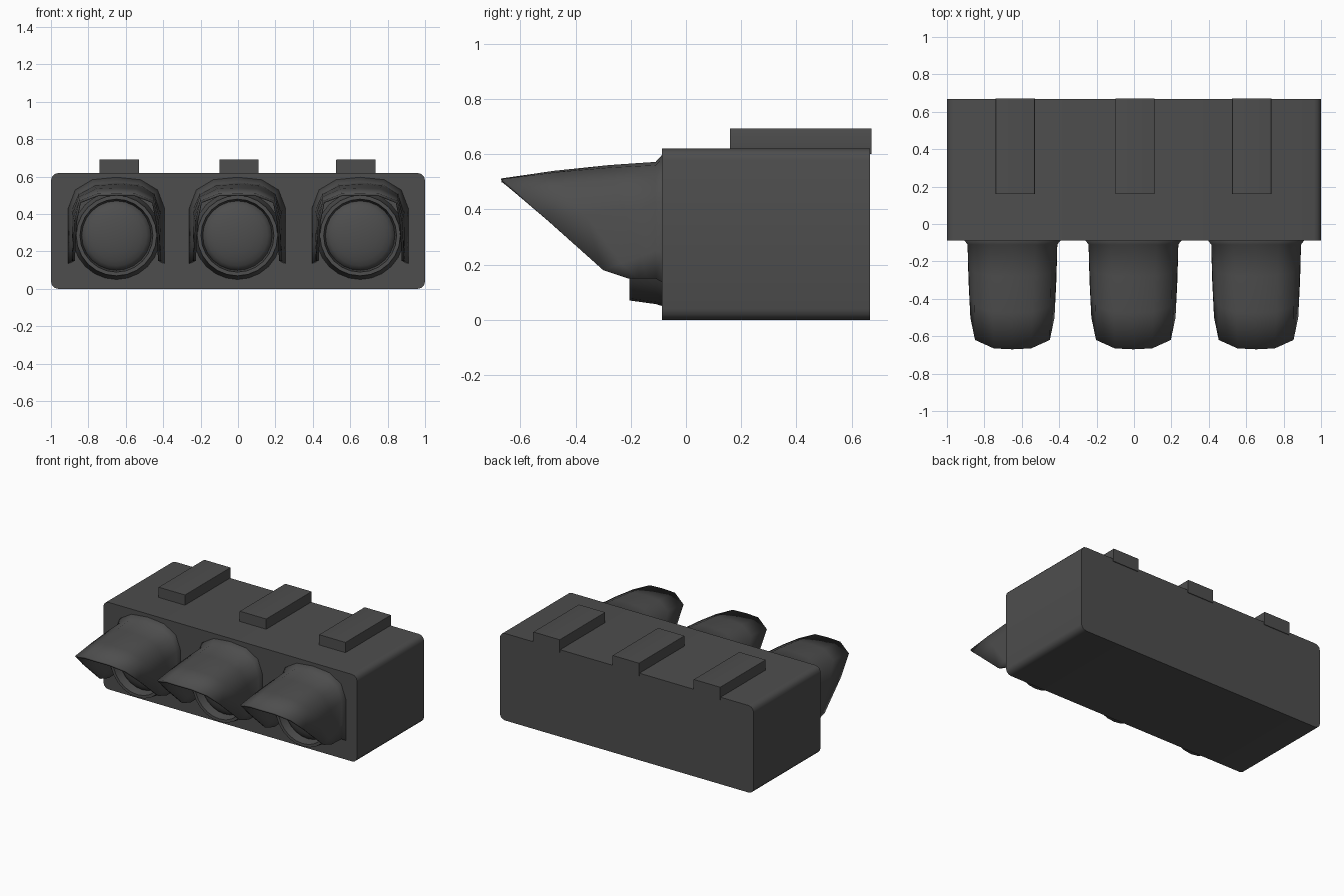
import bpy, bmesh, math

if "Cube" in bpy.data.objects:
    bpy.data.objects.remove(bpy.data.objects["Cube"])

grey = bpy.data.materials.new("dark grey")
grey.diffuse_color = (0.075, 0.075, 0.075, 1)
grey.use_nodes = True
grey.node_tree.nodes["Principled BSDF"].inputs["Base Color"].default_value = grey.diffuse_color


def finish(name, bm, smooth=35):
    me = bpy.data.meshes.new(name)
    bm.to_mesh(me)
    bm.free()
    ob = bpy.data.objects.new(name, me)
    bpy.context.collection.objects.link(ob)
    me.materials.append(grey)
    bpy.ops.object.select_all(action='DESELECT')
    ob.select_set(True)
    bpy.context.view_layer.objects.active = ob
    bpy.ops.object.shade_smooth_by_angle(angle=math.radians(smooth))
    return ob


def box(name, lo, hi, bevel=0, axis=1):
    """Box between two corners, with edges along one axis rounded."""
    bm = bmesh.new()
    bmesh.ops.create_cube(bm, size=1)
    for v in bm.verts:
        v.co = [(a + b) / 2 + c * (b - a) for a, b, c in zip(lo, hi, v.co)]
    if bevel:
        es = [e for e in bm.edges
              if abs((e.verts[0].co - e.verts[1].co)[axis]) > 1e-4]
        bmesh.ops.bevel(bm, geom=es, offset=bevel, segments=3,
                        profile=0.5, affect='EDGES')
    return finish(name, bm)


def lathe(name, cx, cz, profile, n=24):
    """Revolve (radius, y) points about an axis along y."""
    bm = bmesh.new()
    rings = [[bm.verts.new((cx + r * math.cos(k * math.tau / n), y,
                            cz + r * math.sin(k * math.tau / n)))
              for k in range(n)] for r, y in profile]
    for a, b in zip(rings, rings[1:]):
        for k in range(n):
            m = (k + 1) % n
            bm.faces.new((a[k], a[m], b[m], b[k]))
    bmesh.ops.remove_doubles(bm, verts=bm.verts, dist=1e-5)
    bmesh.ops.recalc_face_normals(bm, faces=bm.faces)
    # lamp faces look forward, the open base sits in the housing
    if sum(f.normal.y * f.calc_area() for f in bm.faces) > 0:
        bmesh.ops.reverse_faces(bm, faces=bm.faces)
    return finish(name, bm)


# half arch of the visor at the wall (x, z) and at its free edge (x, z, y)
BACK = [(.24, .15), (.24, .25), (.24, .42), (.205, .51), (.12, .56), (0, .572)]
FRONT = [(.235, .15, -.21), (.235, .18, -.30), (.225, .36, -.50),
         (.2, .47, -.62), (.1, .51, -.665), (0, .512, -.67)]


def visor(cx):
    pairs = list(zip(BACK, FRONT))
    arch = [(-1, p) for p in pairs] + [(1, p) for p in pairs[-2::-1]]
    bm = bmesh.new()
    rows = []
    for t in (-1, 0, .3, .65, 1):
        row = []
        for s, ((bx, bz), (fx, fz, fy)) in arch:
            if t < 0:    # small flare against the housing
                co = (bx * 1.08, -.085, .3 + (bz - .3) * 1.1)
            else:
                bump = .008 * math.sin(math.pi * t) * (bz > .5)
                co = (bx + (fx - bx) * t, -.11 + (fy + .11) * t,
                      bz + (fz - bz) * t + bump)
            row.append(bm.verts.new((cx + s * co[0], co[1], co[2])))
        rows.append(row)
    for a, b in zip(rows, rows[1:]):
        for i in range(len(a) - 1):
            bm.faces.new((a[i], b[i], b[i + 1], a[i + 1]))
    ob = finish("visor", bm, 50)
    mod = ob.modifiers.new("thickness", 'SOLIDIFY')
    mod.thickness = .014
    mod.offset = -1


# housing
box("housing", (-1, -.087, 0), (1, .667, .62), .04)

# mounting ribs on top, lamps and visors on the front
for x in (-.635, .005, .63):
    box("mounting_rib", (x - .105, .16, .6), (x + .105, .672, .693), .004)
for x in (-.65, -.003, .653):
    lathe("lamp_ring", x, .285,
          [(.235, -.086), (.228, -.11), (.215, -.205), (.195, -.205),
           (.185, -.135)])
    lathe("lens", x, .285,
          [(.187 * math.cos(a), -.135 - .06 * math.sin(a))
           for a in [math.pi / 2 * k / 6 for k in range(7)]])
    visor(x)
